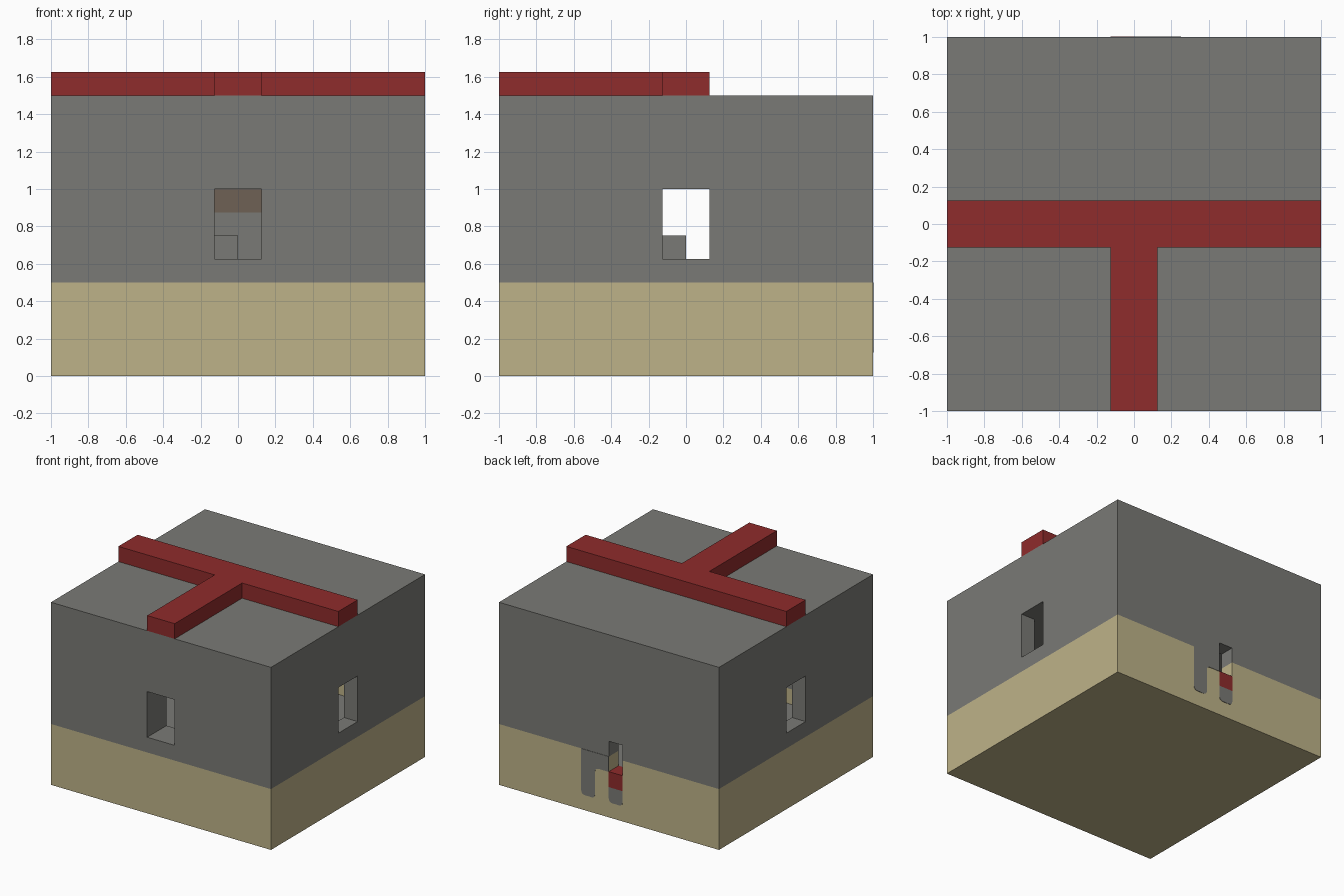
import bpy, bmesh
from mathutils import Matrix, Vector

cube = bpy.data.objects.get("Cube")
if cube:
    bpy.data.objects.remove(cube, do_unlink=True)


def material(name, rgb):
    m = bpy.data.materials.new(name)
    m.use_nodes = True
    m.diffuse_color = (*rgb, 1)
    m.node_tree.nodes["Principled BSDF"].inputs["Base Color"].default_value = (*rgb, 1)
    return m


STONE = material("stone grey", (0.195, 0.195, 0.18))
SAND = material("sand tan", (0.515, 0.45, 0.25))
RED = material("beam red", (0.275, 0.025, 0.025))
BROWN = material("timber brown", (0.156, 0.119, 0.089))


def add_object(name, bm, *mats):
    bmesh.ops.recalc_face_normals(bm, faces=bm.faces)
    mesh = bpy.data.meshes.new(name)
    bm.to_mesh(mesh)
    bm.free()
    for m in mats:
        mesh.materials.append(m)
    ob = bpy.data.objects.new(name, mesh)
    bpy.context.scene.collection.objects.link(ob)
    return ob


def box(name, lo, hi, *mats):
    lo, hi = Vector(lo), Vector(hi)
    bm = bmesh.new()
    bmesh.ops.create_cube(bm, size=1, matrix=Matrix.Translation((lo + hi) / 2)
                          @ Matrix.Diagonal((*(hi - lo), 1)))
    return add_object(name, bm, *mats)


def prism(name, points, direction, mat, rounded=(), radius=0.03):
    """Extruded outline, with the listed corners rounded."""
    bm = bmesh.new()
    verts = [bm.verts.new(p) for p in points]
    bm.faces.new(verts)
    if rounded:
        bmesh.ops.bevel(bm, geom=[verts[i] for i in rounded], offset=radius,
                        segments=3, profile=0.5, affect='VERTICES')
    out = bmesh.ops.extrude_face_region(bm, geom=bm.faces[:])
    moved = [g for g in out["geom"] if isinstance(g, bmesh.types.BMVert)]
    bmesh.ops.translate(bm, verts=moved, vec=direction)
    return add_object(name, bm, mat)


U = 0.125   # one block

# Main block, hollowed by a chamber and pierced by doorways
body = box("block_body", (-1, -1, 0), (1, 1, 1.5), STONE, SAND)
cutters = [
    box("chamber_cutter", (-7 * U, -6 * U, 3 * U), (7 * U, 7 * U, 1)),
    box("side_door_cutter", (-1.1, -U, 5 * U), (1.1, U, 1)),
    box("front_door_cutter", (-U, -1.1, 5 * U), (U, 0, 1)),
    box("back_door_cutter", (-U, 0.5, 3 * U), (0, 1.1, 5 * U)),
]
for c in cutters:
    mod = body.modifiers.new(c.name, 'BOOLEAN')
    mod.operation, mod.solver, mod.object = 'DIFFERENCE', 'EXACT', c
bpy.context.view_layer.update()
evaluated = body.evaluated_get(bpy.context.evaluated_depsgraph_get())
bm = bmesh.new()
bm.from_mesh(evaluated.to_mesh())
evaluated.to_mesh_clear()
body.modifiers.clear()
for c in cutters:
    bpy.data.objects.remove(c, do_unlink=True)

# Sand layer below, stone above; the chamber floor is stone
bmesh.ops.bisect_plane(bm, geom=bm.verts[:] + bm.edges[:] + bm.faces[:],
                       plane_co=(0, 0, 4 * U), plane_no=(0, 0, 1))
bm.normal_update()
for f in bm.faces:
    low = f.calc_center_median().z < 4 * U
    f.material_index = 1 if low and f.normal.z < 0.5 else 0
bm.to_mesh(body.data)
bm.free()

# Chamber details
box("chamber_pillar", (-U, -U, 3 * U), (0, 0, 6 * U), STONE)
box("chamber_wall_band", (-7 * U, 0.868, 7 * U), (7 * U, 7 * U, 0.999), BROWN)

# T-shaped roof beam
outline = [(-1, U), (-1, -U), (-U, -U), (-U, -1), (U, -1), (U, -U), (1, -U), (1, U)]
prism("roof_beam", [(x, y, 1.5) for x, y in outline], (0, 0, U), RED)

# Back doorway sill and stone strips running down over the sand
box("back_door_sill", (-U, 7 * U, 2 * U), (0, 1.003, 3 * U + 0.002), RED)
strip = [(0, 4 * U), (0, 3 * U), (U, 3 * U), (U, U), (2 * U, U), (2 * U, 4 * U)]
prism("stone_strip_left", [(x, 0.999, z) for x, z in strip], (0, 0.004, 0),
      STONE, rounded=(2, 3, 4))
strip = [(-U, 2 * U), (-U, U), (0, U), (0, 2 * U)]
prism("stone_strip_under_door", [(x, 0.999, z) for x, z in strip], (0, 0.004, 0),
      STONE, rounded=(1, 2))
